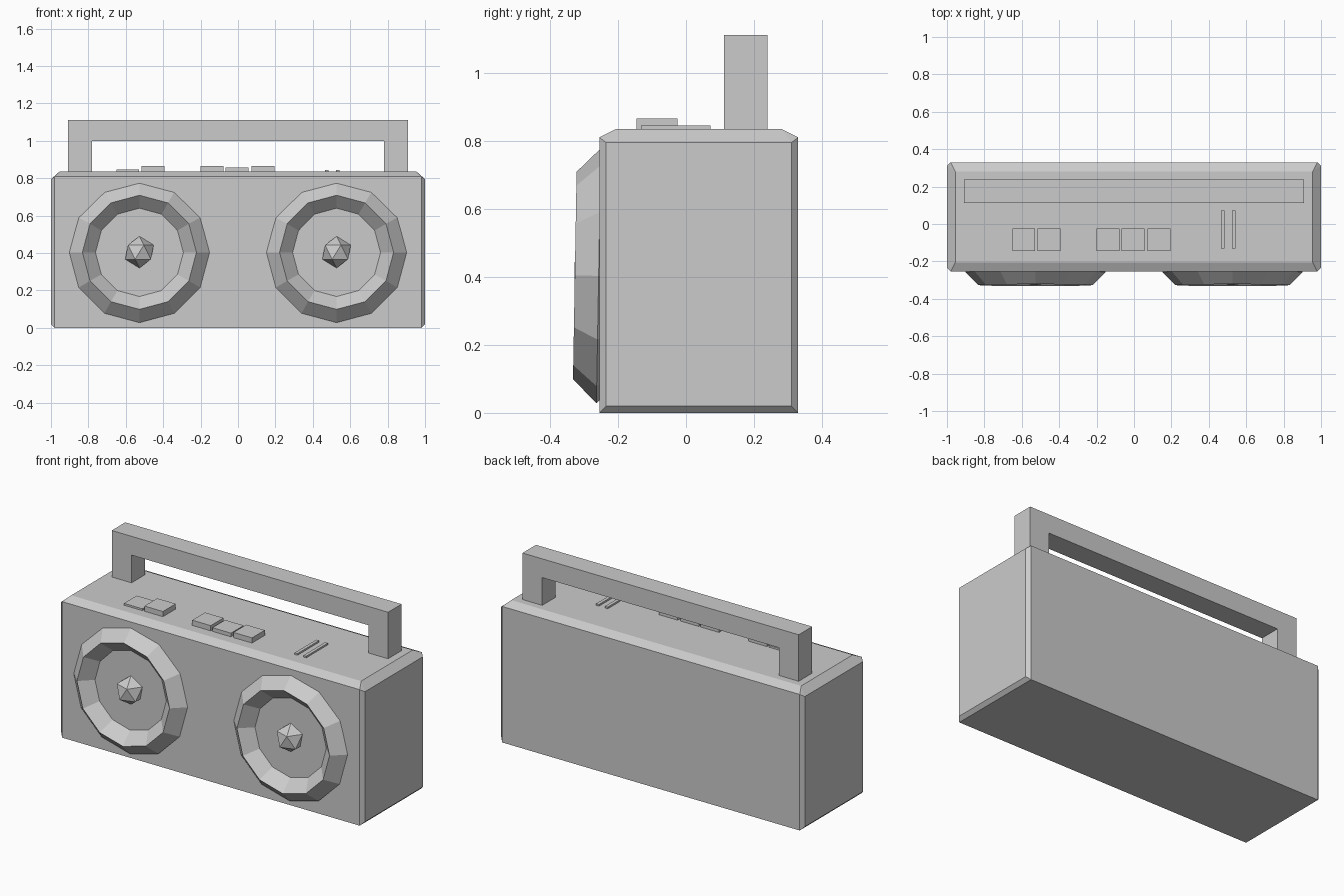
import bpy, bmesh, math
from itertools import product

if "Cube" in bpy.data.objects:
    bpy.data.objects.remove(bpy.data.objects["Cube"])


def mesh_object(name, bm):
    bmesh.ops.recalc_face_normals(bm, faces=bm.faces)
    mesh = bpy.data.meshes.new(name)
    bm.to_mesh(mesh)
    bm.free()
    obj = bpy.data.objects.new(name, mesh)
    bpy.context.collection.objects.link(obj)
    return obj


def box(name, x, y, z):
    bm = bmesh.new()
    bmesh.ops.create_cube(bm, size=1)
    for v in bm.verts:
        v.co = [(r[0] + r[1]) / 2 + c * (r[1] - r[0]) for r, c in zip((x, y, z), v.co)]
    return mesh_object(name, bm)


# Case: chamfered box as the hull of its top, main and side rectangles
bm = bmesh.new()
for xs, ys, zs in (((-0.955, 0.955), (-0.205, 0.28), (0.835,)),
                   ((-0.98, 0.98), (-0.255, 0.33), (0, 0.81)),
                   ((-1, 1), (-0.235, 0.31), (0.02, 0.795))):
    for p in product(xs, ys, zs):
        bm.verts.new(p)
bmesh.ops.convex_hull(bm, input=bm.verts)
bmesh.ops.dissolve_limit(bm, angle_limit=math.radians(1), verts=bm.verts, edges=bm.edges)
mesh_object("case", bm)

# Carry handle: U profile extruded in depth
profile = [(-0.91, 0.83), (-0.91, 1.112), (0.91, 1.112), (0.91, 0.83),
           (0.78, 0.83), (0.78, 1.0), (-0.78, 1.0), (-0.78, 0.83)]
bm = bmesh.new()
face = bm.faces.new([bm.verts.new((x, 0.112, z)) for x, z in profile])
ext = bmesh.ops.extrude_face_region(bm, geom=[face])["geom"]
bmesh.ops.translate(bm, vec=(0, 0.127, 0),
                    verts=[g for g in ext if isinstance(g, bmesh.types.BMVert)])
mesh_object("handle", bm)

# Push buttons
for x, top in ((-0.65, 0.846), (-0.515, 0.866), (-0.2, 0.866), (-0.067, 0.857), (0.072, 0.866)):
    box("button", (x, x + 0.122), (-0.145, -0.025), (0.82, top))

# Slider tracks
for x in (0.465, 0.523):
    box("slider", (x, x + 0.019), (-0.132, 0.072), (0.82, 0.845))

# Speakers: low-poly ring and centre dome
for x in (-0.527, 0.527):
    bpy.ops.mesh.primitive_torus_add(
        major_segments=12, minor_segments=4, major_radius=0.305, minor_radius=0.07,
        location=(x, -0.257, 0.403), rotation=(math.radians(89), 0, 0))
    bpy.context.object.name = "speaker_ring"
    bpy.ops.mesh.primitive_ico_sphere_add(subdivisions=1, radius=0.085, location=(x, -0.255, 0.405))
    bpy.context.object.name = "speaker_dome"
